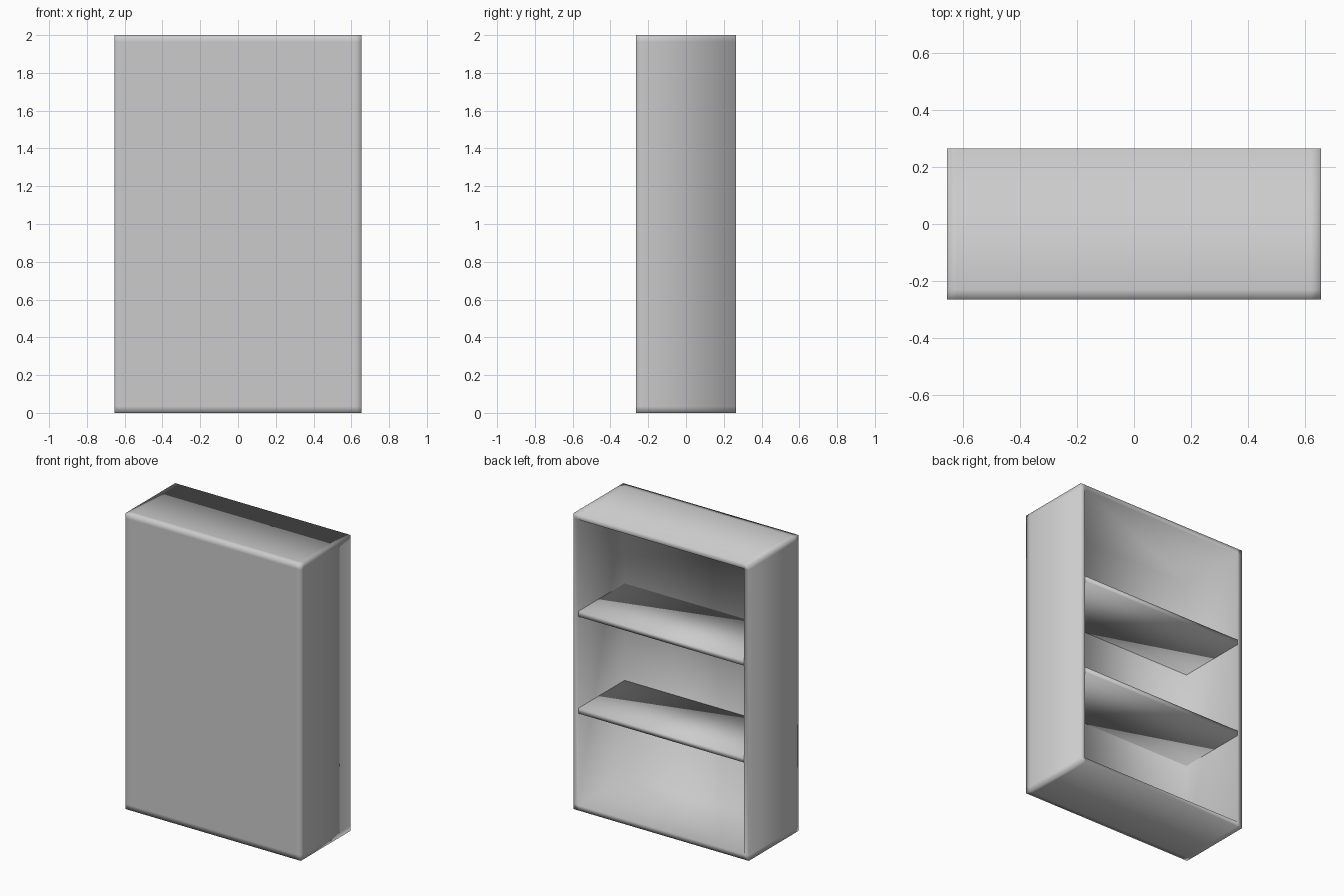
import bpy, bmesh
from mathutils import Matrix, Vector

if "Cube" in bpy.data.objects:
    bpy.data.objects.remove(bpy.data.objects["Cube"])

W, D, H, T = 1.31, 0.53, 2.0, 0.035   # overall size and board thickness


def box_bmesh(lo, hi):
    lo, hi = Vector(lo), Vector(hi)
    bm = bmesh.new()
    mat = Matrix.Translation((lo + hi) / 2) @ Matrix.Diagonal((*(hi - lo), 1))
    bmesh.ops.create_cube(bm, size=1, matrix=mat)
    return bm


def finish(bm, name):
    bmesh.ops.recalc_face_normals(bm, faces=bm.faces)
    for f in bm.faces:
        f.smooth = True
    me = bpy.data.meshes.new(name)
    bm.to_mesh(me)
    bm.free()
    ob = bpy.data.objects.new(name, me)
    bpy.context.collection.objects.link(ob)
    return ob


# Carcass: a box with support loops one board in, its +y side pushed inwards
bm = box_bmesh((-W / 2, -D / 2, 0), (W / 2, D / 2, H))
cuts = [((s * (W / 2 - T), 0, 0), (1, 0, 0)) for s in (-1, 1)]
cuts += [((0, T - D / 2, 0), (0, 1, 0))]
cuts += [((0, 0, z), (0, 0, 1)) for z in (T, H - T)]
for co, no in cuts:
    bmesh.ops.bisect_plane(bm, geom=bm.verts[:] + bm.edges[:] + bm.faces[:],
                           plane_co=co, plane_no=no)
opening = min((f for f in bm.faces if f.calc_center_median().y > D / 2 - 0.001),
              key=lambda f: (f.calc_center_median() - Vector((0, D / 2, H / 2))).length)
inner = bmesh.ops.extrude_discrete_faces(bm, faces=[opening])["faces"][0]
for v in inner.verts:
    v.co.y = T - D / 2
finish(bm, "bookcase_carcass")

# Two evenly spaced shelves
step = (H - T) / 3
for i, name in ((1, "lower_shelf"), (2, "upper_shelf")):
    z = i * step
    finish(box_bmesh((T - W / 2, T - D / 2, z), (W / 2 - T, D / 2, z + T)), name)
